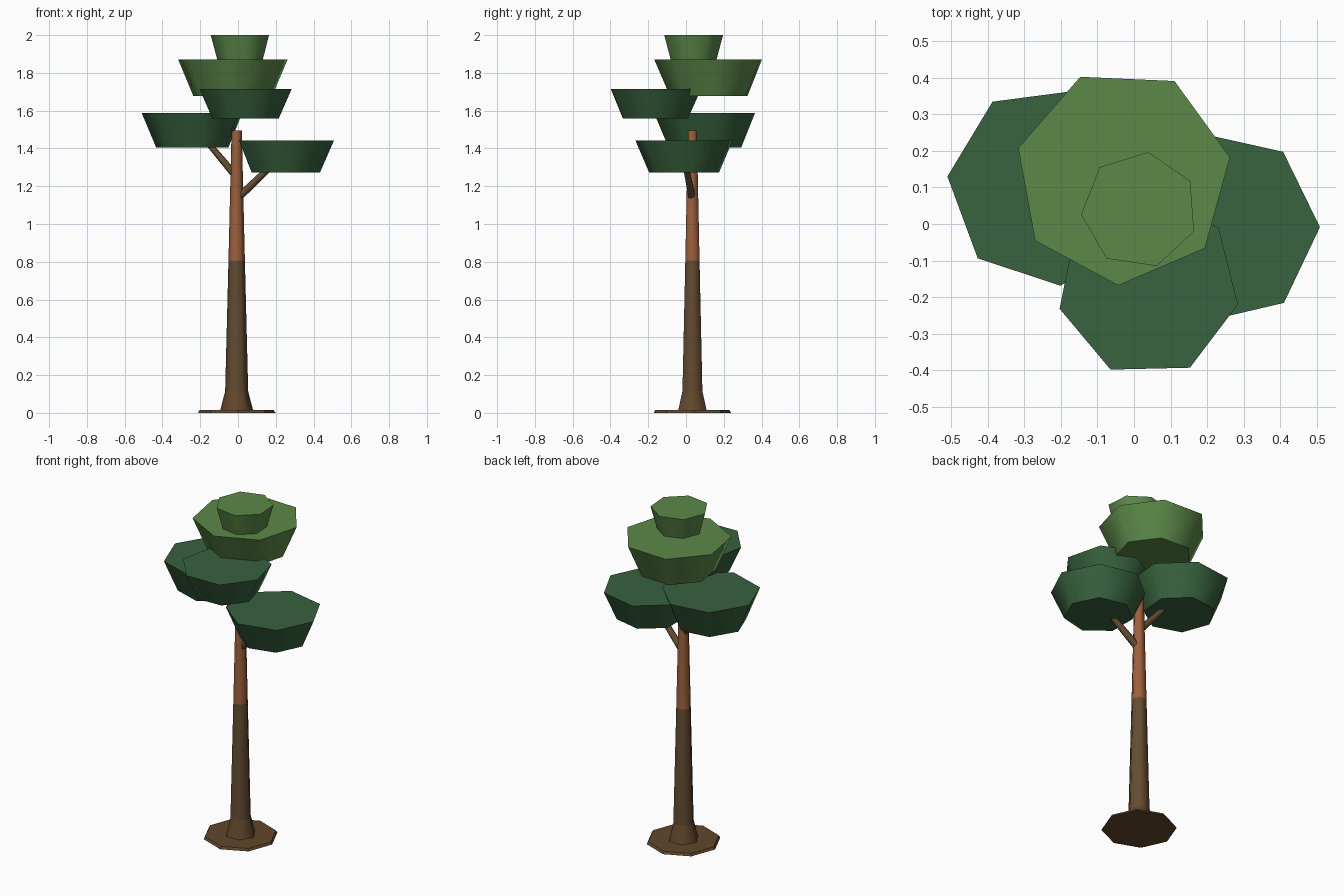
import bpy, bmesh, math
from mathutils import Vector

if "Cube" in bpy.data.objects:
    bpy.data.objects.remove(bpy.data.objects["Cube"])


def material(name, r, g, b):
    def lin(c):
        c /= 255
        return c / 12.92 if c <= 0.04045 else ((c + 0.055) / 1.055) ** 2.4
    m = bpy.data.materials.new(name)
    m.diffuse_color = (lin(r), lin(g), lin(b), 1)
    m.use_nodes = True
    m.node_tree.nodes["Principled BSDF"].inputs["Base Color"].default_value = m.diffuse_color
    return m


LIGHT = material("light_leaf_green", 92, 137, 73)
DARK = material("dark_leaf_green", 56, 98, 62)
RED = material("red_bark", 158, 96, 60)
BARK = material("brown_bark", 100, 76, 49)
SOIL = material("root_brown", 98, 71, 44)


def lathe(name, rings, sides, rot, mat, smooth):
    """Closed tube through rings of (centre, radius); smooth = angle in degrees."""
    axis = (Vector(rings[-1][0]) - Vector(rings[0][0])).normalized()
    turn = Vector((0, 0, 1)).rotation_difference(axis)
    bm = bmesh.new()
    loops = []
    for centre, r in rings:
        loop = []
        for i in range(sides):
            a = math.radians(rot) + math.tau * i / sides
            loop.append(bm.verts.new(Vector(centre) + turn @ Vector((r * math.cos(a), r * math.sin(a), 0))))
        loops.append(loop)
    for lo, hi in zip(loops, loops[1:]):
        for i in range(sides):
            j = (i + 1) % sides
            bm.faces.new((lo[i], lo[j], hi[j], hi[i]))
    bm.faces.new(loops[0][::-1])
    bm.faces.new(loops[-1])
    for f in bm.faces:
        f.smooth = smooth > 0
    me = bpy.data.meshes.new(name)
    bm.to_mesh(me)
    bm.free()
    me.materials.append(mat)
    if smooth:
        me.set_sharp_from_angle(angle=math.radians(smooth))
    ob = bpy.data.objects.new(name, me)
    bpy.context.collection.objects.link(ob)
    return ob


# Base disc and trunk, sharing one axis
CX, CY = -0.007, 0.034


def on_axis(*pairs):
    return [((CX, CY, z), r) for z, r in pairs]


lathe("base_disc", on_axis((0, 0.205), (0.014, 0.197)), 8, 2, SOIL, 0)
lathe("root_flare", on_axis((0.012, 0.087), (0.115, 0.061)), 6, 0, SOIL, 65)
lathe("lower_trunk", on_axis((0.115, 0.061), (0.807, 0.0435)), 6, 0, BARK, 65)
lathe("upper_trunk", on_axis((0.807, 0.0435), (1.495, 0.027)), 6, 0, RED, 65)

# Branches reaching into the two lowest leaf tiers
lathe("right_branch", [((CX, CY, 1.132), 0.021), ((0.18, -0.002, 1.31), 0.017)], 6, 0, BARK, 65)
lathe("left_branch", [((CX, CY, 1.248), 0.020), ((-0.18, 0.085, 1.455), 0.015)], 6, 0, BARK, 65)

# Leaf tiers: seven-sided, wide at the top
TIERS = [
    ("right_leaves", 0.244, -0.010, 1.273, 1.442, 0.264, 0.3, DARK),
    ("left_leaves", -0.236, 0.104, 1.405, 1.587, 0.275, 174.6, DARK),
    ("front_leaves", 0.039, -0.170, 1.558, 1.714, 0.250, -11.5, DARK),
    ("crown_leaves", -0.030, 0.129, 1.677, 1.870, 0.297, 10.3, LIGHT),
    ("top_leaves", 0.015, 0.038, 1.835, 2.000, 0.160, 30.0, LIGHT),
]
for name, x, y, z0, z1, r, rot, mat in TIERS:
    lathe(name, [((x, y, z0), 0.72 * r), ((x, y, z1), r)], 7, rot, mat, 55)
